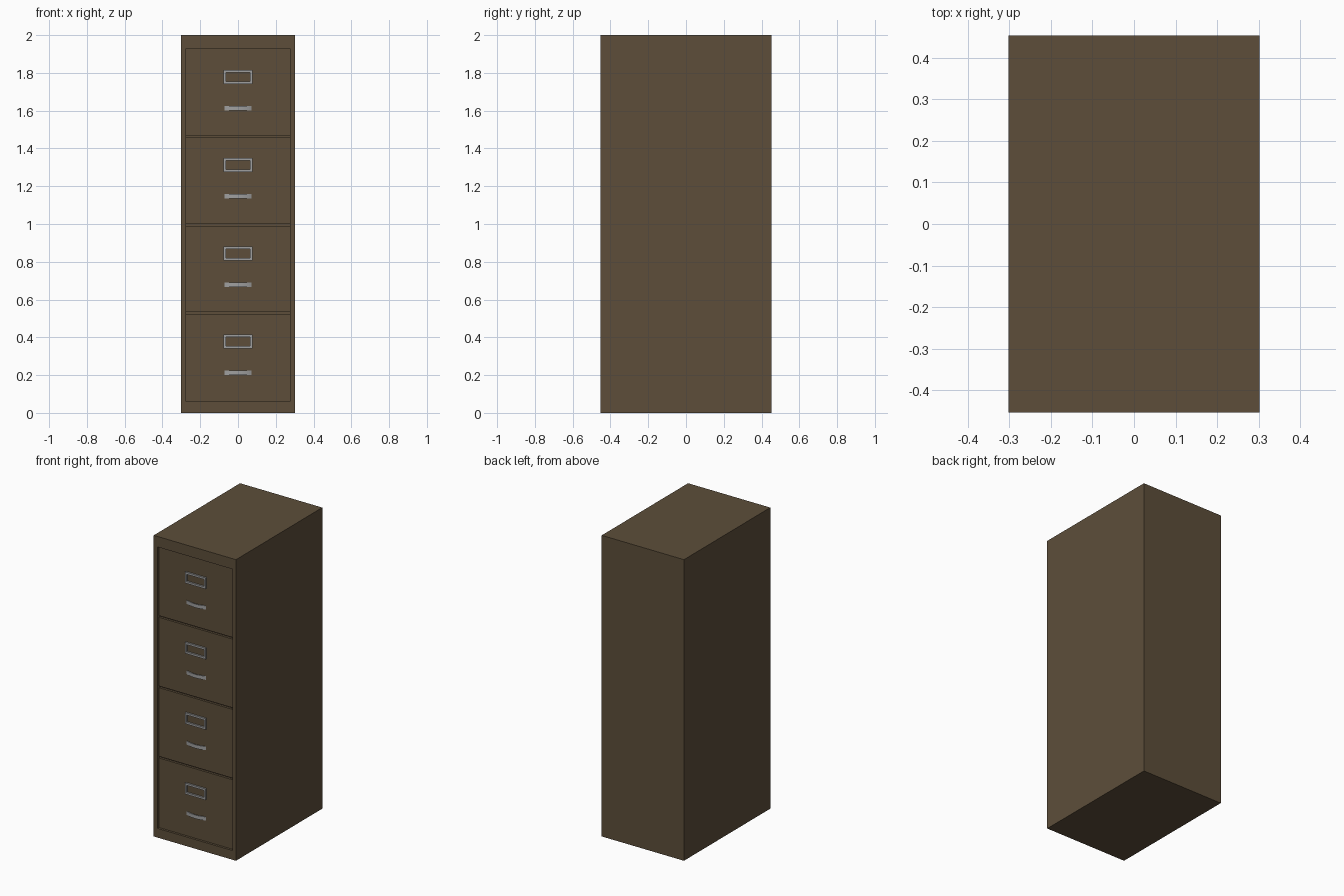
import bpy, bmesh, math

if "Cube" in bpy.data.objects:
    bpy.data.objects.remove(bpy.data.objects["Cube"])

HW, HD, H = 0.302, 0.453, 2.0          # half width, half depth, height
RX, RZ0, RZ1 = 0.275, 0.061, 1.930     # recess opening
RECESS, PANEL, GAP = 0.03, 0.015, 0.011
PITCH = (RZ1 - RZ0) / 4


def material(name, rgb):
    m = bpy.data.materials.new(name)
    m.diffuse_color = (*rgb, 1)
    m.use_nodes = True
    m.node_tree.nodes["Principled BSDF"].inputs["Base Color"].default_value = m.diffuse_color
    return m


brown = material("brown_paint", (0.109, 0.076, 0.042))
metal = material("grey_metal", (0.35, 0.35, 0.35))


def finish(bm, name, mat):
    bmesh.ops.recalc_face_normals(bm, faces=bm.faces)
    me = bpy.data.meshes.new(name)
    bm.to_mesh(me)
    bm.free()
    me.materials.append(mat)
    ob = bpy.data.objects.new(name, me)
    bpy.context.collection.objects.link(ob)
    return ob


def add_box(bm, x0, x1, y0, y1, z0, z1):
    vs = bmesh.ops.create_cube(bm, size=1)["verts"]
    for v in vs:
        v.co = (x1 if v.co.x > 0 else x0, y1 if v.co.y > 0 else y0, z1 if v.co.z > 0 else z0)


# Cabinet shell: a box with a shallow recess in its front face
bm = bmesh.new()
add_box(bm, -HW, HW, -HD, HD, 0, H)
bm.normal_update()
front = min(bm.faces, key=lambda f: f.calc_center_median().y)
bmesh.ops.inset_individual(bm, faces=[front], thickness=0.02)
for v in front.verts:
    v.co.x = math.copysign(RX, v.co.x)
    v.co.z = RZ1 if v.co.z > 1 else RZ0
inner = bmesh.ops.extrude_discrete_faces(bm, faces=[front])["faces"][0]
for v in inner.verts:
    v.co.y += RECESS
finish(bm, "cabinet_shell", brown)

PY = -HD + RECESS - PANEL              # drawer front plane


def label_frame(name, zc):
    # Rectangular ring that holds a paper label
    bm = bmesh.new()
    w, h, t, y0 = 0.076, 0.037, 0.013, -HD + 0.004
    for s in (-1, 1):
        a, b = sorted((s * w, s * (w - t)))
        add_box(bm, a, b, y0, PY, zc - h, zc + h)
        a, b = sorted((s * h, s * (h - t)))
        add_box(bm, -w + t, w - t, y0, PY, zc + a, zc + b)
    finish(bm, name, metal)


def handle(name, zc, n=12):
    # Flat bar bowed outwards from the drawer
    bm = bmesh.new()
    w, hz, t = 0.071, 0.012, 0.006
    rings = []
    for i in range(n + 1):
        u = -1 + 2 * i / n
        y = PY - (PY + HD) * (1 - u * u)
        rings.append([bm.verts.new((u * w, y + dy, zc + dz))
                      for dy, dz in ((0, -hz), (0, hz), (t, hz), (t, -hz))])
    for a, b in zip(rings, rings[1:]):
        for k in range(4):
            bm.faces.new((a[k], a[(k + 1) % 4], b[(k + 1) % 4], b[k]))
    bm.faces.new(rings[0])
    bm.faces.new(rings[-1])
    finish(bm, name, metal)


# Four drawers, each with a label frame and a handle
for i in range(4):
    z0 = RZ0 + i * PITCH
    z1 = z0 + PITCH
    zc = (z0 + z1) / 2
    bm = bmesh.new()
    add_box(bm, -RX, RX, PY, -HD + RECESS,
            z0 + (GAP / 2 if i > 0 else 0), z1 - (GAP / 2 if i < 3 else 0))
    finish(bm, f"drawer_front_{i + 1}", brown)
    label_frame(f"label_frame_{i + 1}", zc + 0.083)
    handle(f"drawer_handle_{i + 1}", zc - 0.083)
